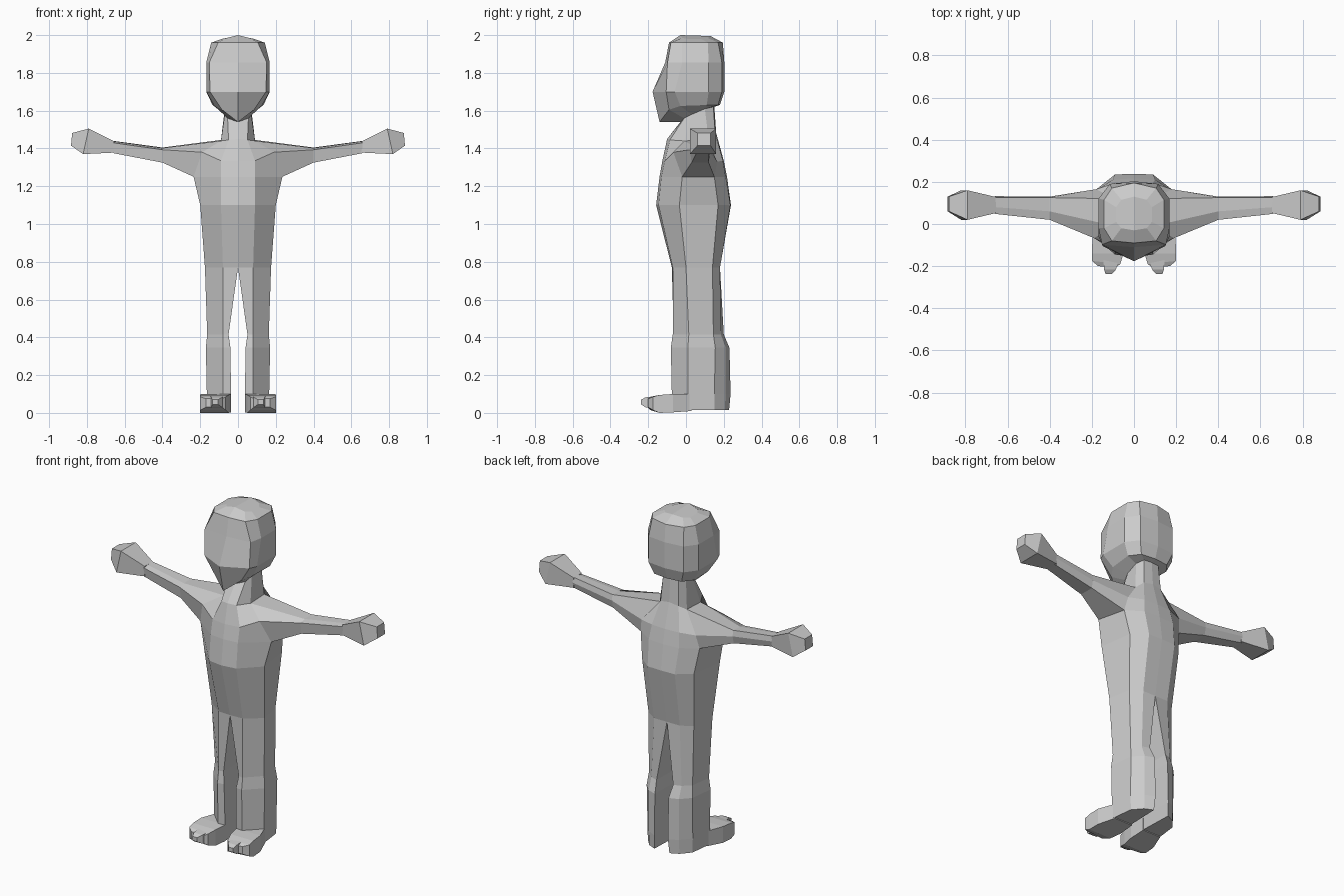
import bpy

skin = bpy.data.materials.new("plain_grey")
skin.diffuse_color = (0.6, 0.6, 0.6, 1)


def loft(name, rings, closed=False, skip=(), start=False, end=False):
    """Bridge rings of equal size, then mirror the half across x = 0."""
    n = len(rings[0])
    verts = [p for r in rings for p in r]
    faces = []
    for k in range(len(rings) - 1):
        for i in range(n if closed else n - 1):
            if (k, i) not in skip:
                j = (i + 1) % n
                faces.append((k * n + i, k * n + j, k * n + n + j, k * n + n + i))
    if start:
        faces.append(tuple(reversed(range(n))))
    if end:
        faces.append(tuple(range(len(verts) - n, len(verts))))
    me = bpy.data.meshes.new(name)
    me.from_pydata(verts, [], faces)
    me.materials.append(skin)
    ob = bpy.data.objects.new(name, me)
    bpy.context.collection.objects.link(ob)
    mod = ob.modifiers.new("mirror", 'MIRROR')
    mod.use_clip = True
    mod.merge_threshold = 0.002
    return ob


def level(z, *xy):
    return [(x, y, z) for x, y in xy]


def along_x(x, *yz):
    return [(x, y, z) for y, z in yz]


def block(y, x0, x1, z0, z1, slant=0):
    """Foot section; slant moves the outer side back."""
    return [(x0, y, z0), (x1, y + slant, z0), (x1, y + slant, z1), (x0, y, z1)]


# torso half rings run from the front centre round the side to the back centre
hip = level(0.77, (0, -.075), (.08, -.07), (.175, .0), (.15, .14), (.085, .18), (0, .18))
waist = level(1.1, (0, -.158), (.09, -.145), (.2, -.035), (.172, .17), (.09, .235), (0, .238))
armpit = level(1.25, (0, -.14), (.09, -.13), (.235, -.02), (.195, .15), (.1, .21), (0, .217))
chest = [(0, -.125, 1.335), (.09, -.112, 1.335), (.19, -.067, 1.38), (.18, .165, 1.33),
         (.09, .195, 1.335), (0, .2, 1.335)]
collar = [(0, -.1, 1.45), (.05, -.085, 1.445), (.09, -.01, 1.44), (.09, .12, 1.445),
          (.06, .155, 1.47), (0, .16, 1.48)]
nape = [(0, -.03, 1.54), (.055, -.01, 1.56), (.07, .03, 1.58), (.07, .1, 1.61),
        (.05, .145, 1.62), (0, .15, 1.62)]
loft("torso", [hip, waist, armpit, chest, collar, nape], skip={(2, 2), (3, 2)})

# arms grow out of the opening left at the shoulder
shoulder = [armpit[2], armpit[3], chest[3], collar[3], collar[2], chest[2]]
loft("arm", [
    shoulder,
    along_x(.40, (.03, 1.325), (.12, 1.325), (.13, 1.37), (.125, 1.405), (.06, 1.402), (.02, 1.393)),
    along_x(.66, (.055, 1.375), (.12, 1.375), (.132, 1.41), (.125, 1.44), (.08, 1.438), (.048, 1.43))],
    closed=True)
loft("hand", [
    along_x(.655, (.052, 1.378), (.128, 1.378), (.128, 1.438), (.052, 1.438)),
    [(.82, .02, 1.37), (.82, .16, 1.37), (.79, .16, 1.505), (.79, .02, 1.505)],
    [(.884, .06, 1.415), (.884, .13, 1.415), (.878, .13, 1.482), (.878, .06, 1.482)]],
    closed=True, start=True, end=True)

# legs, with the rear outer corner drawn in
loft("leg", [
    level(.015, (.04, -.07), (.08, -.075), (.165, .01), (.148, .15), (.1, .205), (.05, .228)),
    level(.10, (.037, -.07), (.08, -.075), (.165, .01), (.15, .15), (.1, .21), (.045, .236)),
    level(.345, (.04, -.075), (.08, -.08), (.17, .01), (.152, .155), (.1, .21), (.045, .23)),
    level(.415, (.05, -.065), (.08, -.07), (.163, .015), (.145, .145), (.1, .185), (.055, .2)),
    hip], closed=True, start=True)

# feet and toes
loft("foot", [block(.03, .04, .16, .01, .1), block(-.07, .037, .197, .003, .1),
              block(-.14, .05, .2, .0, .095), block(-.19, .065, .2, .015, .085, .015),
              block(-.205, .085, .17, .03, .075, .005)],
     closed=True, start=True, end=True)
loft("big_toe", [block(-.17, .075, .145, .02, .088), block(-.215, .085, .142, .03, .082),
                 block(-.238, .105, .135, .045, .07)],
     closed=True, start=True, end=True)

# head from the neck up over the jaw to the crown
loft("head", [
    nape,
    [(0, -.14, 1.54), (.085, -.09, 1.605), (.125, -.03, 1.625), (.135, .11, 1.63),
     (.09, .17, 1.63), (0, .18, 1.63)],
    level(1.7, (0, -.177), (.148, -.105), (.168, -.06), (.168, .12), (.115, .19), (0, .203)),
    level(1.855, (0, -.11), (.152, -.098), (.168, -.02), (.168, .12), (.115, .19), (0, .203)),
    level(1.96, (0, -.09), (.105, -.08), (.142, -.02), (.142, .115), (.105, .17), (0, .195)),
    [(0, -.03, 2.0), (.06, -.02, 1.985), (.085, .01, 1.98), (.085, .08, 1.98),
     (.06, .115, 1.985), (0, .13, 1.995)]], end=True)
